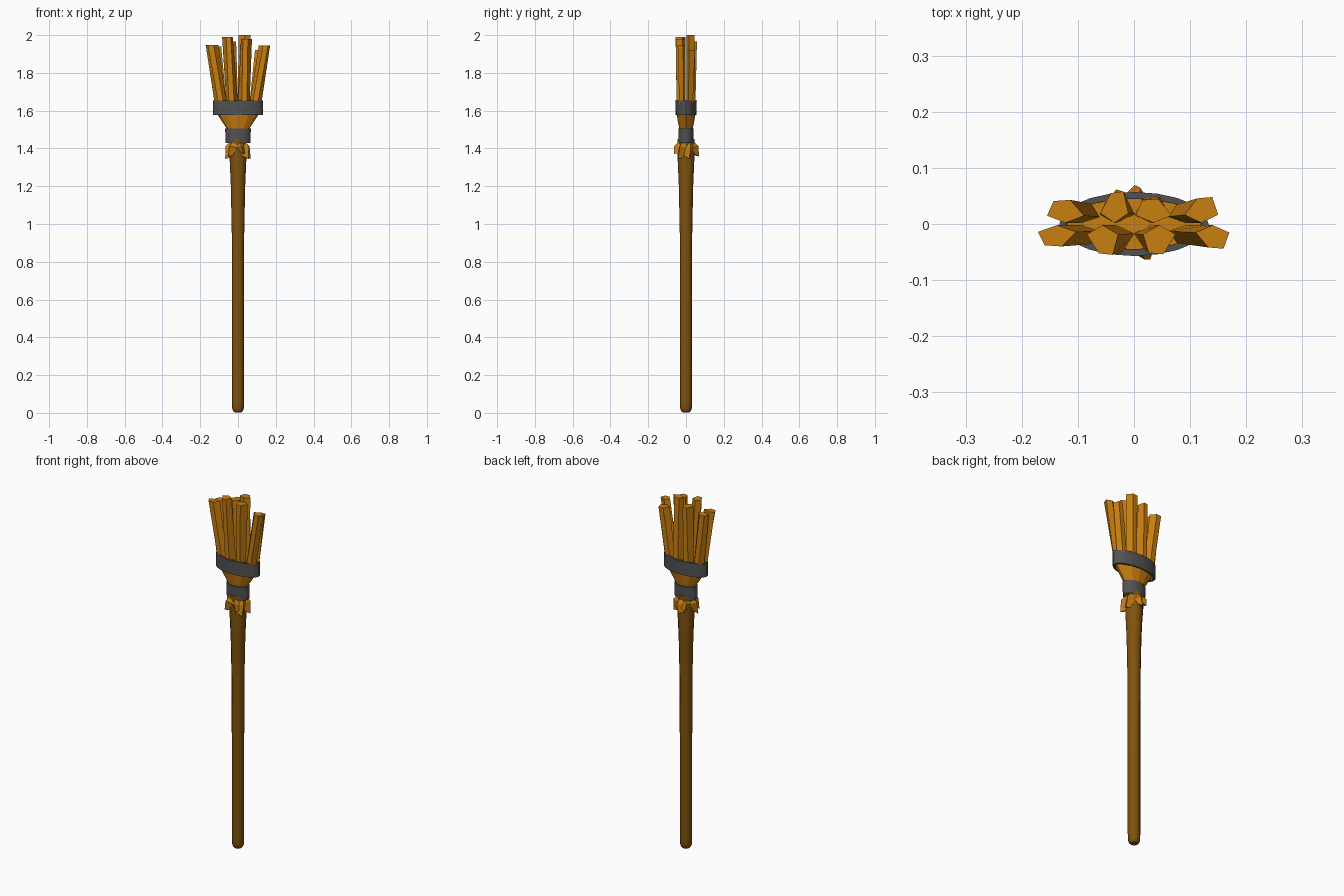
import bpy, bmesh, math
from mathutils import Vector

if "Cube" in bpy.data.objects:
    bpy.data.objects.remove(bpy.data.objects["Cube"])


def material(name, color):
    m = bpy.data.materials.new(name)
    m.diffuse_color = (*color, 1)
    m.use_nodes = True
    m.node_tree.nodes["Principled BSDF"].inputs["Base Color"].default_value = m.diffuse_color
    return m


WOOD = material("dark_wood", (0.22, 0.085, 0.004))
STRAW = material("straw", (0.58, 0.21, 0.005))
METAL = material("dark_grey", (0.085, 0.085, 0.085))


def ellipse(rx, ry, z, n):
    return [Vector((rx * math.cos(2 * math.pi * i / n), ry * math.sin(2 * math.pi * i / n), z))
            for i in range(n)]


def loft(name, rings, mat, smooth=False, closed=False):
    """Skin a stack of equal-length rings; cap the ends or close into a band."""
    bm = bmesh.new()
    vs = [[bm.verts.new(p) for p in r] for r in rings]
    n = len(vs[0])
    pairs = list(zip(vs, vs[1:]))
    if closed:
        pairs.append((vs[-1], vs[0]))
    else:
        bm.faces.new(vs[0][::-1])
        bm.faces.new(vs[-1])
    for a, b in pairs:
        for i in range(n):
            j = (i + 1) % n
            bm.faces.new((a[i], a[j], b[j], b[i]))
    bmesh.ops.recalc_face_normals(bm, faces=bm.faces)
    me = bpy.data.meshes.new(name)
    bm.to_mesh(me)
    bm.free()
    me.materials.append(mat)
    ob = bpy.data.objects.new(name, me)
    bpy.context.collection.objects.link(ob)
    if smooth:
        bpy.ops.object.select_all(action='DESELECT')
        ob.select_set(True)
        bpy.context.view_layer.objects.active = ob
        bpy.ops.object.shade_smooth_by_angle(angle=math.radians(40))
    return ob


# Handle with rounded foot, flaring towards the head
handle_profile = [(0.018, 0.003), (0.026, 0.01), (0.031, 0.025), (0.032, 0.06),
                  (0.032, 0.5), (0.033, 0.95), (0.038, 1.2), (0.045, 1.36), (0.045, 1.45)]
loft("handle", [ellipse(r, r, z, 12) for r, z in handle_profile], WOOD, smooth=True)

# Solid bundle of straw between and inside the bands
loft("straw_bundle", [ellipse(0.058, 0.033, 1.43, 12), ellipse(0.06, 0.036, 1.505, 12),
                      ellipse(0.11, 0.05, 1.58, 12), ellipse(0.12, 0.05, 1.645, 12)], STRAW)


# Metal bands, hollow
def band(name, x0, y0, x1, y1, z0, z1, t=0.012):
    loft(name, [ellipse(x0, y0, z0, 20), ellipse(x1, y1, z1, 20),
                ellipse(x1 - t, y1 - t, z1, 20), ellipse(x0 - t, y0 - t, z0, 20)],
         METAL, smooth=True, closed=True)


band("lower_band", 0.066, 0.040, 0.068, 0.041, 1.43, 1.505)
band("upper_band", 0.132, 0.056, 0.133, 0.057, 1.578, 1.655)

# Bristle tufts: side, base x, tip x, tip half width, tip height, tip outer y
tufts = [(-1, -0.09, -0.137, 0.034, 1.948, 0.040), (-1, -0.03, -0.056, 0.028, 1.990, 0.055),
         (-1, 0.03, 0.045, 0.029, 1.980, 0.054), (-1, 0.09, 0.140, 0.030, 1.945, 0.044),
         (1, -0.09, -0.122, 0.033, 1.940, 0.043), (1, -0.03, -0.035, 0.025, 1.965, 0.058),
         (1, 0.03, 0.035, 0.032, 2.000, 0.045), (1, 0.09, 0.120, 0.030, 1.920, 0.048)]


def tuft_ring(s, x, w, z, y_out, lean):
    y_in = 0.002
    return [Vector((x - w, s * (y_in + y_out * 0.3), z)), Vector((x, s * y_in, z)),
            Vector((x + w, s * (y_in + y_out * 0.3), z)),
            Vector((x + w * (0.45 + lean), s * y_out, z)),
            Vector((x - w * (0.45 - lean), s * y_out * 0.95, z))]


for i, (s, bx, tx, w, z, yo) in enumerate(tufts):
    y_base = 0.051 * math.sqrt(1 - (bx / 0.125) ** 2)
    lean = 0.2 if i % 2 else -0.2
    loft(f"bristle_tuft_{i + 1}", [tuft_ring(s, bx, 0.031, 1.62, y_base, -lean * 0.5),
                                   tuft_ring(s, tx, w, z, yo, lean)], STRAW)

# Ragged straw ends below the lower band
for i in range(7):
    a = 2 * math.pi * i / 7 + 0.45
    out = Vector((math.cos(a), math.sin(a), 0))
    side = Vector((-out.y, out.x, 0))
    twist = side * (0.014 if i % 2 else -0.014)
    up = Vector((0, 0, 1))
    low = 1.345 + 0.013 * (i % 3)
    top = [out * 0.032 - side * 0.02 + up * 1.435, out * 0.032 + side * 0.02 + up * 1.435,
           out * 0.043 + up * 1.435]
    mid = [out * 0.036 - side * 0.027 + up * 1.40, out * 0.036 + side * 0.027 + up * 1.405,
           out * 0.066 + twist * 0.3 + up * 1.412]
    end = [out * 0.042 - side * 0.016 + twist + up * (low + 0.015),
           out * 0.042 + side * 0.016 + twist + up * (low + 0.005),
           out * 0.068 + twist + up * low]
    loft(f"straw_end_{i + 1}", [top, mid, end], STRAW)
